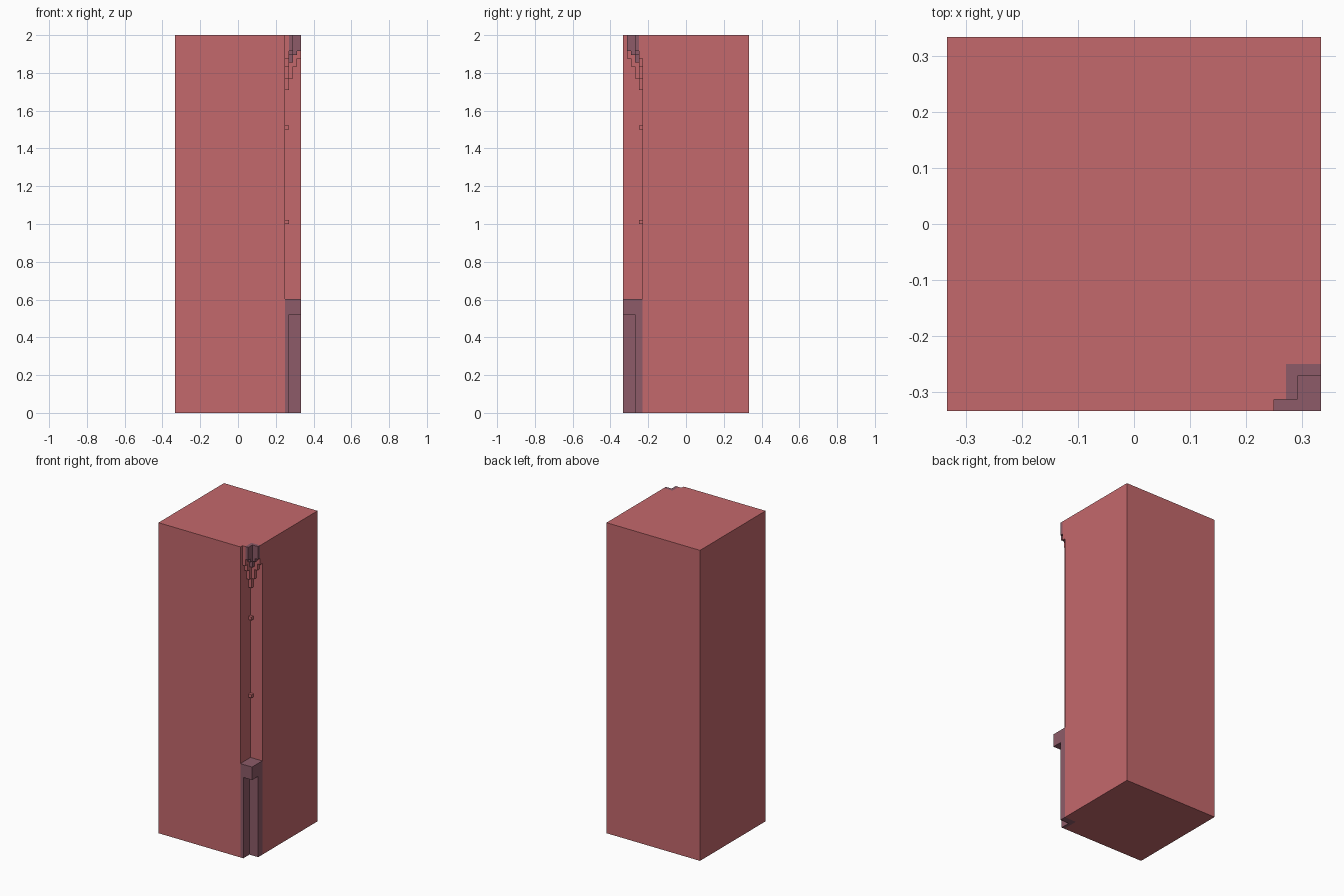
import bpy, bmesh
from mathutils import Vector

if "Cube" in bpy.data.objects:
    bpy.data.objects.remove(bpy.data.objects["Cube"])

S = 1 / 48            # grid cell: block is 32 x 32 x 96 cells
TOP = 96
CX, CY = 12, -11      # inner corner of the notch; u runs along +x, v along -y


def material(name, rgb):
    m = bpy.data.materials.new(name)
    m.diffuse_color = (*rgb, 1)
    m.use_nodes = True
    m.node_tree.nodes["Principled BSDF"].inputs["Base Color"].default_value = m.diffuse_color
    return m


RED = material("dusty red", (0.552, 0.138, 0.150))
PURPLE = material("muted purple", (0.266, 0.105, 0.138))


def prism(name, points, sweep, mat):
    """Extrude a planar outline (grid cells) along a vector."""
    bm = bmesh.new()
    face = bm.faces.new([bm.verts.new(Vector(p) * S) for p in points])
    res = bmesh.ops.extrude_face_region(bm, geom=[face], use_keep_orig=True)
    moved = [g for g in res["geom"] if isinstance(g, bmesh.types.BMVert)]
    bmesh.ops.translate(bm, verts=moved, vec=Vector(sweep) * S)
    bmesh.ops.recalc_face_normals(bm, faces=bm.faces)
    me = bpy.data.meshes.new(name)
    bm.to_mesh(me)
    bm.free()
    me.materials.append(mat)
    ob = bpy.data.objects.new(name, me)
    bpy.context.collection.objects.link(ob)
    return ob


def upright(name, outline, z0, z1, mat):
    return prism(name, [(x, y, z0) for x, y in outline], (0, 0, z1 - z0), mat)


def bracket(name, start, layer, drops, along_x, mat):
    """Hanging stepped strip, one cell thick, along u or v of the notch."""
    prof = [(start, TOP)]
    for i, d in enumerate(drops):
        prof += [(start + i, TOP - d), (start + i + 1, TOP - d)]
    prof.append((start + len(drops), TOP))
    if along_x:
        pts, sweep = [(CX + a, CY - layer, z) for a, z in prof], (0, -1, 0)
    else:
        pts, sweep = [(CX + layer, CY - a, z) for a, z in prof], (1, 0, 0)
    return prism(name, pts, sweep, mat)


# main block with the notched front right corner
upright("block", [(-16, -16), (CX, -16), (CX, CY), (16, CY), (16, 16), (-16, 16)],
        0, TOP, RED)

# pedestal in the notch: recessed angle post with an overhanging cap
upright("pedestal_post", [(12, -16), (13, -16), (13, -13), (16, -13), (16, -11), (12, -11)],
        0, 25, PURPLE)
upright("pedestal_cap", [(12, -16), (16, -16), (16, -11), (12, -11)], 25, 29, PURPLE)

# small studs in the inner corner
for i, z in enumerate((48, 72)):
    upright(f"corner_stud_{i + 1}", [(12, -12), (13, -12), (13, -11), (12, -11)],
            z, z + 1, RED)

# stepped brackets hanging from the top
bracket("outer_bracket_right", 0, 0, (14, 11, 8, 6), True, RED)
bracket("outer_bracket_left", 1, 0, (11, 8, 6), False, RED)
bracket("inner_bracket_right", 1, 1, (7, 5, 4), True, PURPLE)
bracket("inner_bracket_left", 2, 1, (5, 4), False, PURPLE)
